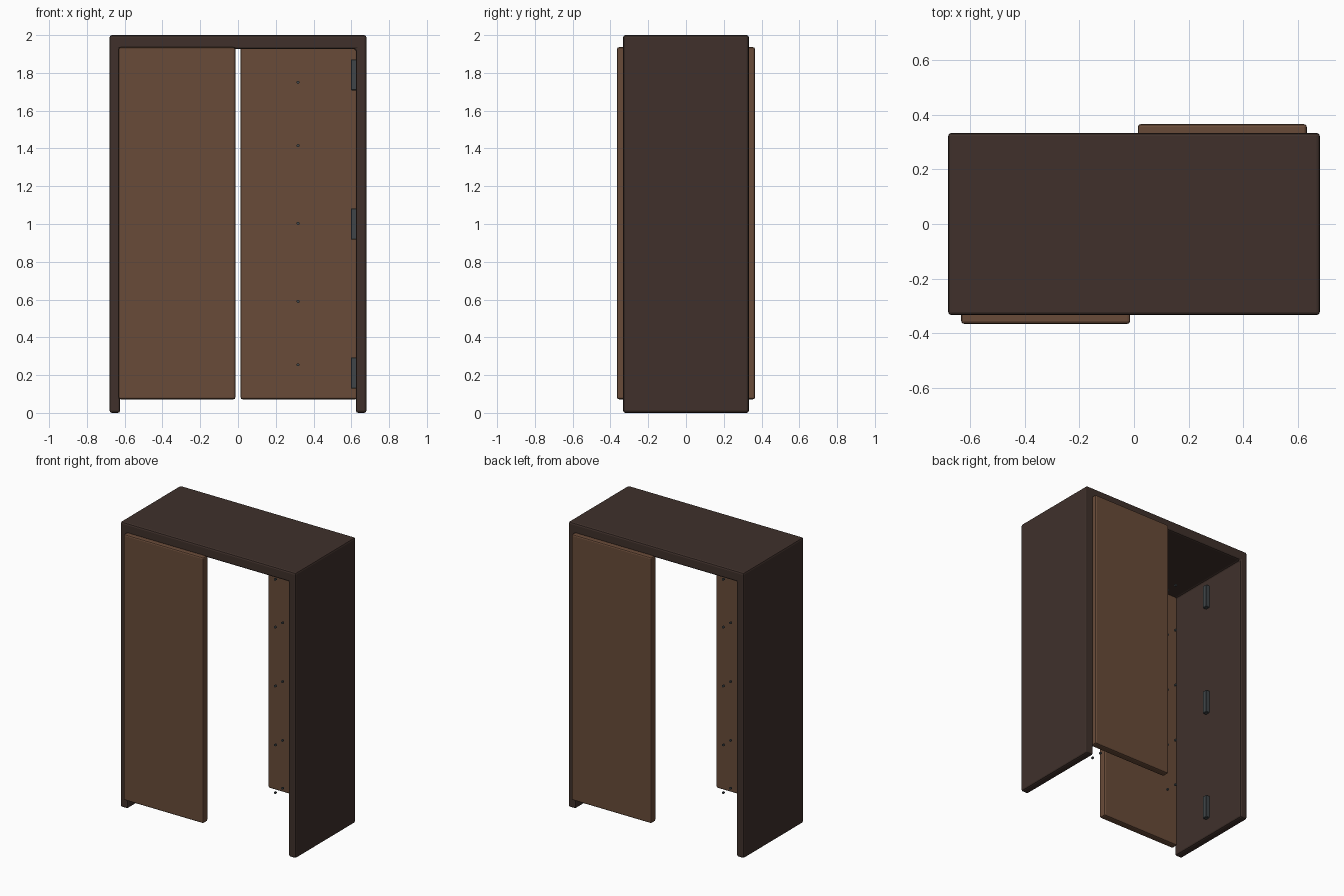
import bpy, bmesh
from mathutils import Matrix, Vector

if "Cube" in bpy.data.objects:
    bpy.data.objects.remove(bpy.data.objects["Cube"])


def material(name, rgb):
    m = bpy.data.materials.new(name)
    m.diffuse_color = (*rgb, 1)
    m.use_nodes = True
    m.node_tree.nodes["Principled BSDF"].inputs["Base Color"].default_value = m.diffuse_color
    return m


DARK = material("dark_wood", (0.05, 0.03, 0.024))
WOOD = material("brown_wood", (0.14, 0.07, 0.04))
METAL = material("dark_metal", (0.05, 0.06, 0.065))


def finish(name, bm, mat, bevel=0, segments=2):
    bmesh.ops.recalc_face_normals(bm, faces=bm.faces)
    me = bpy.data.meshes.new(name)
    bm.to_mesh(me)
    bm.free()
    ob = bpy.data.objects.new(name, me)
    bpy.context.collection.objects.link(ob)
    me.materials.append(mat)
    if bevel:
        mod = ob.modifiers.new("soft_edges", 'BEVEL')
        mod.width = bevel
        mod.segments = segments
    return ob


def box(name, lo, hi, mat, bevel, segments=2):
    lo, hi = Vector(lo), Vector(hi)
    bm = bmesh.new()
    bmesh.ops.create_cube(bm, size=1, matrix=Matrix.Translation((lo + hi) / 2)
                          @ Matrix.Diagonal((*(hi - lo), 1)))
    return finish(name, bm, mat, bevel, segments)


# Frame: two side panels and a top as one U profile, open front and back
W, D, H, T, TOP = 0.68, 0.333, 2.0, 0.056, 1.926
profile = [(-W, 0), (-W, H), (W, H), (W, 0),
           (W - T, 0), (W - T, TOP), (T - W, TOP), (T - W, 0)]
bm = bmesh.new()
face = bm.faces.new([bm.verts.new((x, -D, z)) for x, z in profile])
ext = bmesh.ops.extrude_face_region(bm, geom=[face])
bmesh.ops.translate(bm, vec=(0, 2 * D, 0),
                    verts=[v for v in ext["geom"] if isinstance(v, bmesh.types.BMVert)])
finish("frame", bm, DARK, 0.012)

# Doors: front left and back right
box("front_door", (-0.632, -0.365, 0.072), (-0.014, -0.313, 1.936), WOOD, 0.01)
box("back_door", (0.014, 0.313, 0.072), (0.632, 0.365, 1.936), WOOD, 0.01)

for s, side in ((-1, "left"), (1, "right")):
    # Hinges on the inner side walls
    for z in (0.212, 1.0, 1.79):
        xs = sorted((s * 0.597, s * 0.63))
        box(f"{side}_hinge", (xs[0], -0.018, z - 0.082), (xs[1], 0.018, z + 0.082), METAL, 0.003, 1)
    # Small shelf pins in two rows
    for y in (-0.04, 0.04):
        for z in (0.255, 0.59, 1.003, 1.415, 1.75):
            bm = bmesh.new()
            bmesh.ops.create_cone(bm, cap_ends=True, segments=12, radius1=0.008,
                                  radius2=0.008, depth=0.012,
                                  matrix=Matrix.Translation((s * 0.318, y, z))
                                  @ Matrix.Rotation(1.5707963, 4, 'X'))
            finish(f"{side}_shelf_pin", bm, METAL)
